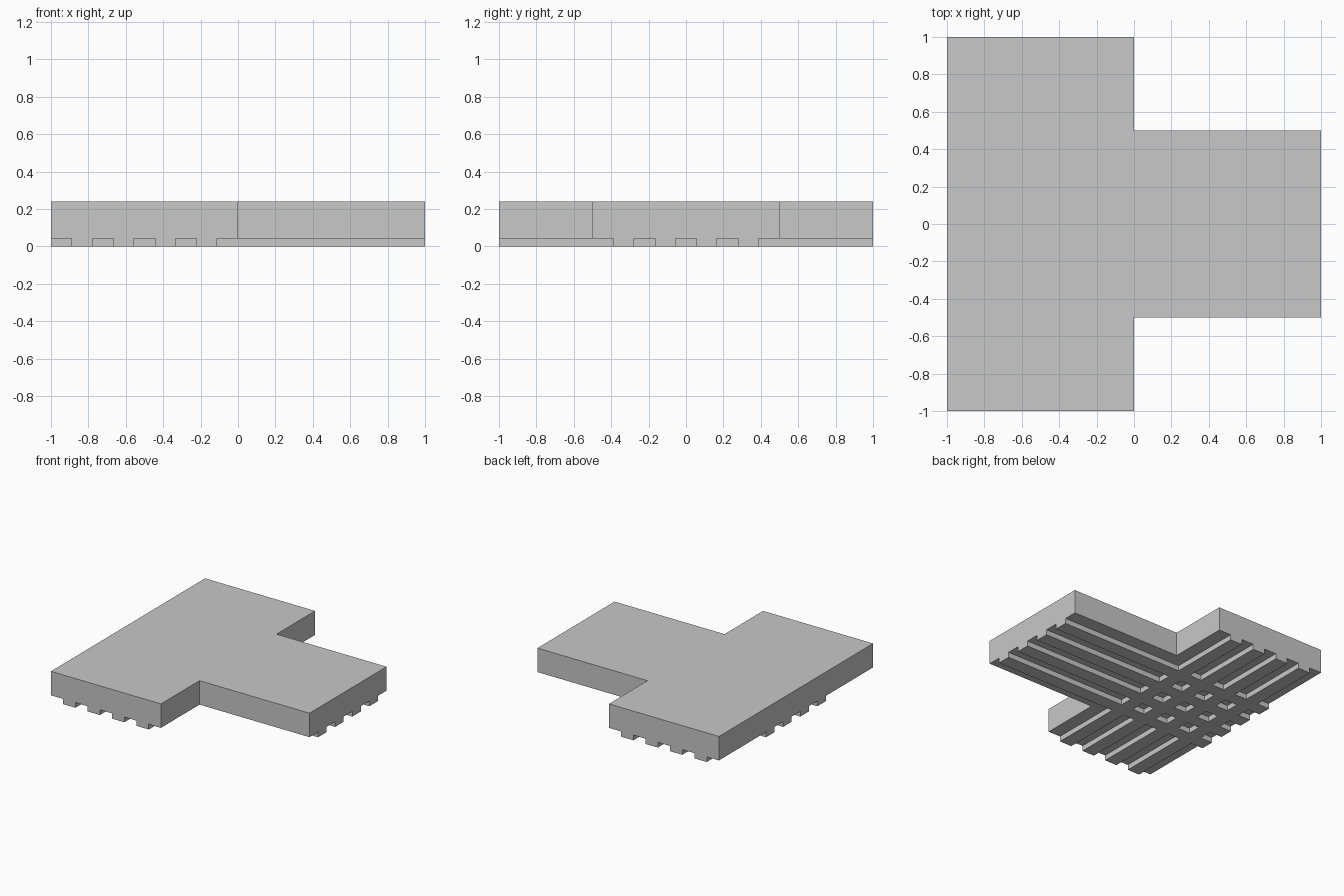
import bpy
import bmesh
from mathutils import Matrix

if "Cube" in bpy.data.objects:
    bpy.data.objects.remove(bpy.data.objects["Cube"], do_unlink=True)

HEIGHT = 0.24
RIB_DEPTH = 0.043
PITCH = 1 / 9       # rib and gap width
RIBS = 4

grey = bpy.data.materials.new("light grey")
grey.use_nodes = True
grey.diffuse_color = (0.578, 0.578, 0.578, 1)
grey.node_tree.nodes["Principled BSDF"].inputs["Base Color"].default_value = grey.diffuse_color


def make_object(name, bm):
    bmesh.ops.recalc_face_normals(bm, faces=bm.faces)
    mesh = bpy.data.meshes.new(name)
    bm.to_mesh(mesh)
    bm.free()
    mesh.materials.append(grey)
    obj = bpy.data.objects.new(name, mesh)
    bpy.context.collection.objects.link(obj)
    return obj


def rib_row(name, axis, start):
    """Row of long ribs along the given axis, sunk a little into the slab."""
    bm = bmesh.new()
    for i in range(RIBS):
        size = [PITCH, PITCH, 2 * RIB_DEPTH]
        size[axis] = 2
        centre = [0, 0, RIB_DEPTH]
        centre[1 - axis] = start + PITCH * (2 * i + 1.5)
        bmesh.ops.create_cube(bm, size=1, matrix=Matrix.Translation(centre) @ Matrix.Diagonal((*size, 1)))
    return make_object(name, bm)


# T-shaped slab
outline = [(-1, -1), (0, -1), (0, -0.5), (1, -0.5), (1, 0.5), (0, 0.5), (0, 1), (-1, 1)]
bm = bmesh.new()
base = bm.faces.new([bm.verts.new((x, y, RIB_DEPTH)) for x, y in outline])
extruded = bmesh.ops.extrude_face_region(bm, geom=[base], use_keep_orig=True)["geom"]
bmesh.ops.translate(bm, vec=(0, 0, HEIGHT - RIB_DEPTH),
                    verts=[g for g in extruded if isinstance(g, bmesh.types.BMVert)])
slab = make_object("ribbed_tee_slab", bm)

# Crossing ribs on the underside
rib_rows = [rib_row("stem_ribs", 0, -0.5), rib_row("bar_ribs", 1, -1)]
for row in rib_rows:
    join = slab.modifiers.new(row.name, "BOOLEAN")
    join.operation = "UNION"
    join.solver = "EXACT"
    join.object = row

# Bake the union and drop the separate ribs
bpy.context.view_layer.update()
graph = bpy.context.evaluated_depsgraph_get()
joined = bpy.data.meshes.new_from_object(slab.evaluated_get(graph))
slab.modifiers.clear()
slab.data = joined
for row in rib_rows:
    bpy.data.objects.remove(row, do_unlink=True)
